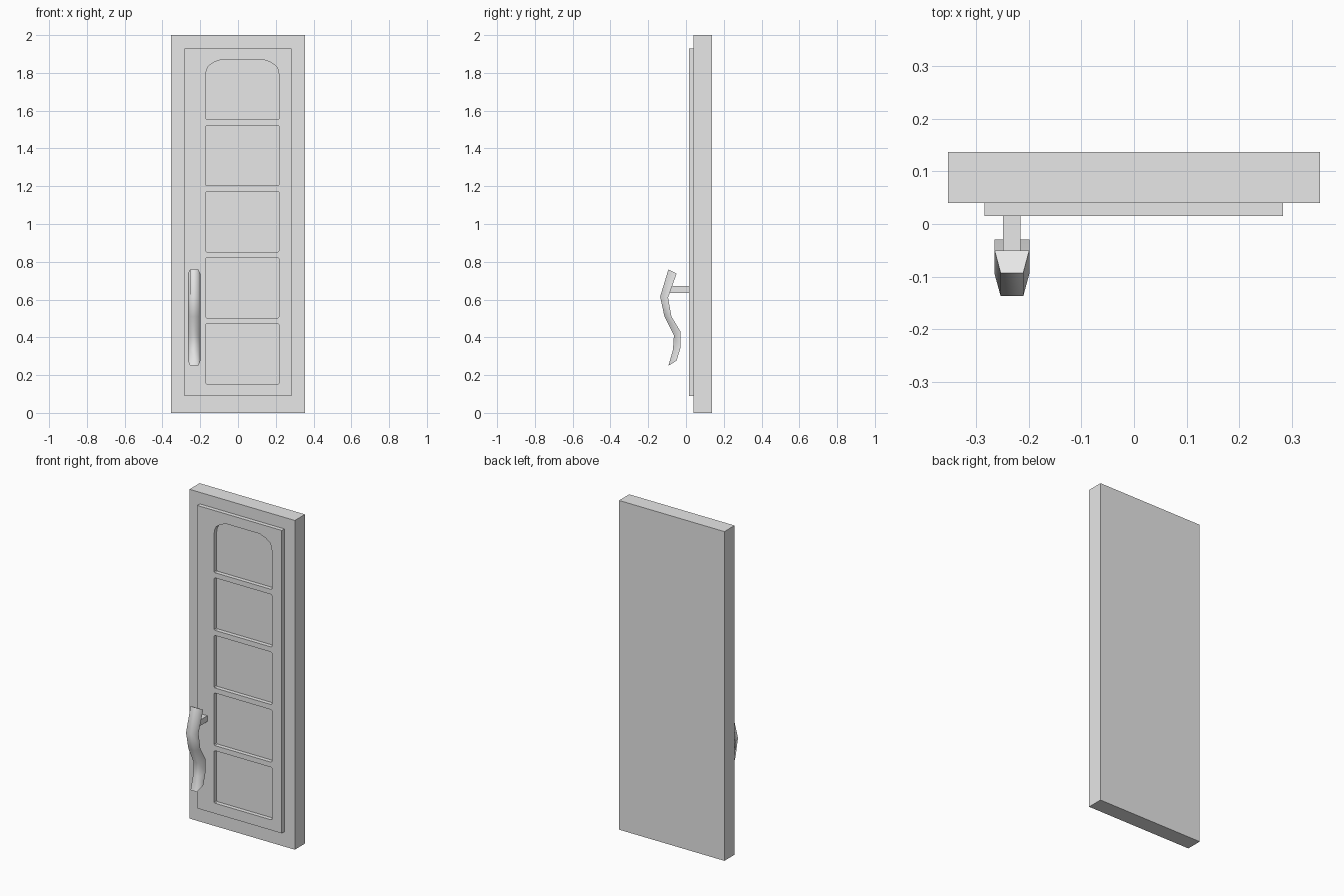
import bpy, bmesh, math
from mathutils import Vector

cube = bpy.data.objects.get("Cube")
if cube:
    bpy.data.objects.remove(cube, do_unlink=True)

grey = bpy.data.materials.new("plain_grey")
grey.use_nodes = True
grey.diffuse_color = (0.8, 0.8, 0.8, 1)
grey.node_tree.nodes["Principled BSDF"].inputs["Base Color"].default_value = (0.8, 0.8, 0.8, 1)


def finish(bm, name):
    bmesh.ops.recalc_face_normals(bm, faces=bm.faces)
    mesh = bpy.data.meshes.new(name)
    bm.to_mesh(mesh)
    bm.free()
    mesh.materials.append(grey)
    obj = bpy.data.objects.new(name, mesh)
    bpy.context.collection.objects.link(obj)
    return obj


def box(name, low, high):
    bm = bmesh.new()
    bmesh.ops.create_cube(bm, size=1)
    low, high = Vector(low), Vector(high)
    for v in bm.verts:
        v.co = (low + high) / 2 + v.co * (high - low)
    return finish(bm, name)


def rectangle(x0, x1, z0, z1, cut=0.0):
    """Outline of a rectangle, with slightly clipped corners if asked."""
    if not cut:
        return [(x0, z0), (x1, z0), (x1, z1), (x0, z1)]
    return [(x0 + cut, z0), (x1 - cut, z0), (x1, z0 + cut), (x1, z1 - cut),
            (x1 - cut, z1), (x0 + cut, z1), (x0, z1 - cut), (x0, z0 + cut)]


# Main slab
box("door_slab", (-0.354, 0.04, 0), (0.354, 0.137, 2))

# Raised front panel with four square openings and an arched one on top
left, right, height, pitch, base = -0.171, 0.217, 0.319, 0.35, 0.153
outlines = [rectangle(-0.284, 0.283, 0.09, 1.93)]
for i in range(4):
    z = base + i * pitch
    outlines.append(rectangle(left, right, z, z + height, 0.005))
z = base + 4 * pitch
shoulder = [(0, 1.79), (0.004, 1.815), (0.015, 1.836), (0.045, 1.857), (0.083, 1.87)]
outlines.append([(left + 0.005, z), (right - 0.005, z), (right, z + 0.005)]
                + [(right - d, h) for d, h in shoulder]
                + [(left + d, h) for d, h in reversed(shoulder)]
                + [(left, z + 0.005)])

bm = bmesh.new()
for outline in outlines:
    loop = [bm.verts.new((x, 0.015, z)) for x, z in outline]
    for a, b in zip(loop, loop[1:] + loop[:1]):
        bm.edges.new((a, b))
bmesh.ops.triangle_fill(bm, edges=bm.edges, use_beauty=True, normal=(0, -1, 0))
bmesh.ops.dissolve_limit(bm, angle_limit=0.01, verts=[], edges=bm.edges)
extruded = bmesh.ops.extrude_face_region(bm, geom=bm.faces[:], use_keep_orig=True)
bmesh.ops.translate(bm, vec=(0, 0.025, 0),
                    verts=[g for g in extruded["geom"] if isinstance(g, bmesh.types.BMVert)])
finish(bm, "front_panel")

# Wavy handle: tapered bar, wide at the back and narrow at the front
handle_x = -0.232
front_line = [(-0.093, 0.76), (-0.137, 0.615), (-0.114, 0.51),
              (-0.064, 0.41), (-0.069, 0.334), (-0.093, 0.25)]
back_line = [(-0.05, 0.737), (-0.095, 0.61), (-0.077, 0.51),
             (-0.029, 0.43), (-0.029, 0.345), (-0.05, 0.276)]
bm = bmesh.new()
rings = []
for (fy, fz), (by, bz) in zip(front_line, back_line):
    corners = [(-0.0215, fy, fz), (0.0215, fy, fz), (0.033, by, bz), (-0.033, by, bz)]
    rings.append([bm.verts.new((handle_x + x, y, z)) for x, y, z in corners])
for a, b in zip(rings, rings[1:]):
    for i in range(4):
        j = (i + 1) % 4
        bm.faces.new((a[i], a[j], b[j], b[i]))
bm.faces.new(rings[0])
bm.faces.new(rings[-1])
handle = finish(bm, "handle")
bpy.ops.object.select_all(action="DESELECT")
handle.select_set(True)
bpy.context.view_layer.objects.active = handle
bpy.ops.object.shade_smooth_by_angle(angle=math.radians(80))

# Stem joining the handle to the panel
box("handle_stem", (-0.249, -0.09, 0.636), (-0.216, 0.015, 0.671))
